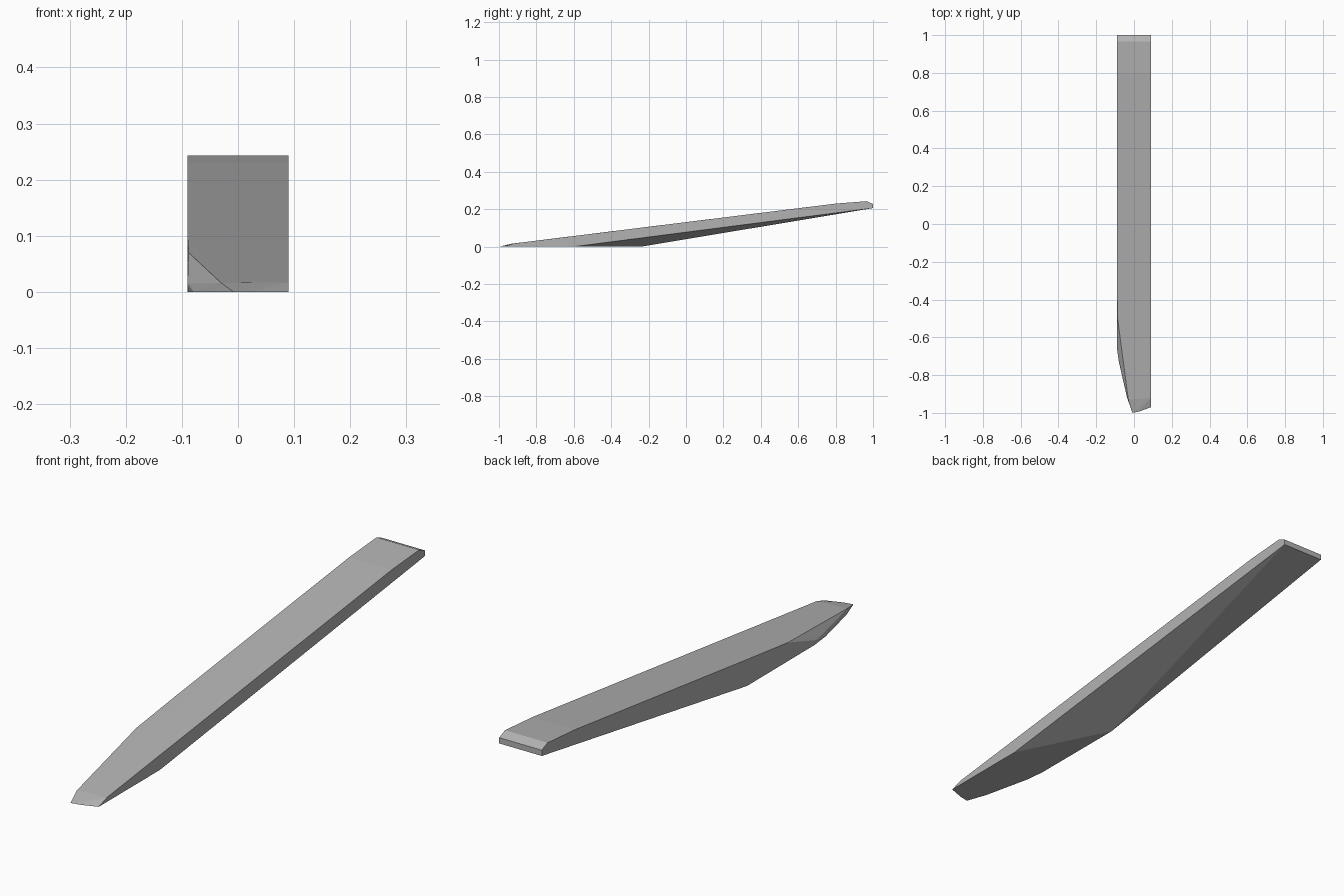
import bpy, bmesh

if "Cube" in bpy.data.objects:
    bpy.data.objects.remove(bpy.data.objects["Cube"])

W = 0.09  # half width

# flat grey colour
grey = bpy.data.materials.new("plain grey")
grey.diffuse_color = (0.45, 0.45, 0.45, 1)
grey.use_nodes = True
grey.node_tree.nodes["Principled BSDF"].inputs["Base Color"].default_value = grey.diffuse_color


def hull_object(name, points, material):
    bm = bmesh.new()
    for p in points:
        bm.verts.new(p)
    bmesh.ops.convex_hull(bm, input=bm.verts[:])
    loose = [v for v in bm.verts if not v.link_faces]
    bmesh.ops.delete(bm, geom=loose, context='VERTS')
    bmesh.ops.dissolve_limit(bm, angle_limit=0.002, verts=bm.verts[:], edges=bm.edges[:])
    bmesh.ops.recalc_face_normals(bm, faces=bm.faces[:])
    mesh = bpy.data.meshes.new(name)
    bm.to_mesh(mesh)
    bm.free()
    mesh.materials.append(material)
    obj = bpy.data.objects.new(name, mesh)
    bpy.context.collection.objects.link(obj)
    return obj


# raised back end, the same on both sides (y, z)
end_profile = [(0.8, 0.23), (0.965, 0.243), (1.0, 0.228), (1.0, 0.206)]
points = [(s * W, y, z) for s in (-1, 1) for y, z in end_profile]

# right edge of the front
points += [(W, -0.97, 0), (W, -0.92, 0.017), (W, -0.6, 0)]
# rounded tip
points += [(0.03, -0.992, 0), (-0.008, -1.0, 0), (-0.03, -0.93, 0.016)]
# cut-away left edge, bottom outline then bevel corners
points += [(-0.037, -0.918, 0), (-0.08, -0.73, 0), (-0.089, -0.65, 0), (-W, -0.24, 0)]
points += [(-0.084, -0.69, 0.015), (-W, -0.66, 0.015), (-0.088, -0.49, 0.07), (-W, -0.25, 0.1)]

hull_object("tilted_plank", points, grey)
